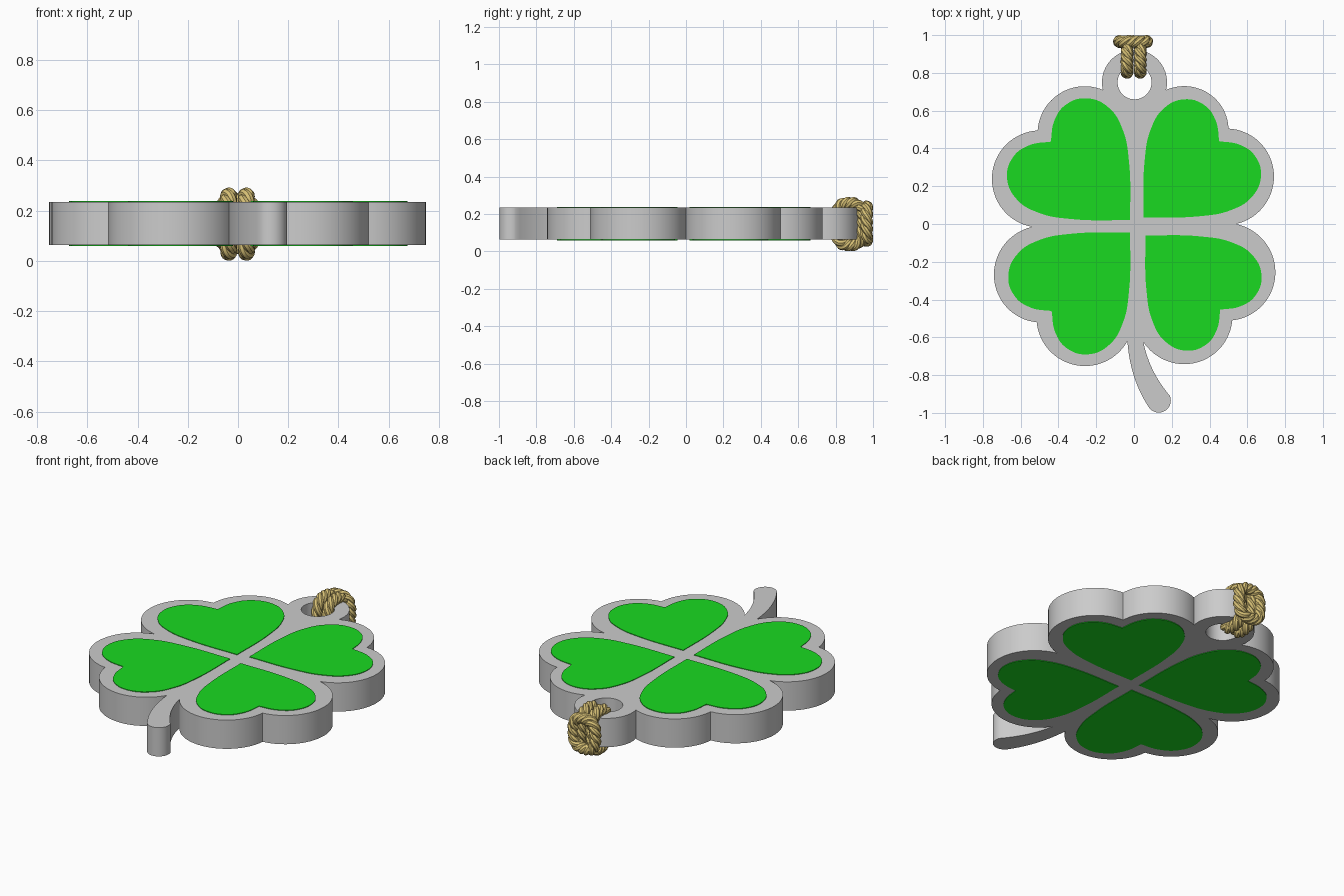
import bpy, bmesh, math
from mathutils import Vector

if "Cube" in bpy.data.objects:
    bpy.data.objects.remove(bpy.data.objects["Cube"])

MID_Z = 0.149


def material(name, rgb):
    m = bpy.data.materials.new(name)
    m.diffuse_color = (*rgb, 1)
    m.use_nodes = True
    m.node_tree.nodes["Principled BSDF"].inputs["Base Color"].default_value = m.diffuse_color
    return m


def arc(c, p, q, n=32):
    """Counter-clockwise arc about c from p to q, end point left out."""
    a0, a1 = (math.atan2(s[1] - c[1], s[0] - c[0]) for s in (p, q))
    if a1 <= a0:
        a1 += 2 * math.pi
    r0, r1 = math.dist(c, p), math.dist(c, q)
    pts = []
    for i in range(n):
        t = i / n
        a, r = a0 + (a1 - a0) * t, r0 + (r1 - r0) * t
        pts.append((c[0] + r * math.cos(a), c[1] + r * math.sin(a)))
    return pts


def bend(p, c, q, n=12):
    """Quadratic curve from p to q pulled towards c, end point left out."""
    p, c, q = Vector(p), Vector(c), Vector(q)
    return [tuple(p * (1 - t) ** 2 + c * 2 * t * (1 - t) + q * t * t)
            for t in (i / n for i in range(n))]


def finish(name, curve, mat=None):
    """Turn a curve into a clean, smooth-by-angle mesh object."""
    ob = bpy.data.objects.new(name, curve)
    bpy.context.collection.objects.link(ob)
    if mat:
        curve.materials.append(mat)
    bpy.ops.object.select_all(action='DESELECT')
    ob.select_set(True)
    bpy.context.view_layer.objects.active = ob
    bpy.ops.object.convert(target='MESH')
    ob = bpy.context.view_layer.objects.active
    bm = bmesh.new()
    bm.from_mesh(ob.data)
    bmesh.ops.remove_doubles(bm, verts=bm.verts, dist=0.0001)
    bmesh.ops.recalc_face_normals(bm, faces=bm.faces)
    bm.to_mesh(ob.data)
    bm.free()
    bpy.ops.object.shade_smooth_by_angle(angle=math.radians(30))
    return ob


def add_poly(curve, pts):
    s = curve.splines.new('POLY')
    s.points.add(len(pts) - 1)
    for sp, p in zip(s.points, pts):
        sp.co = (*p, 1) if len(p) == 3 else (*p, 0, 1)
    s.use_cyclic_u = True


def flat_curve(name, half_depth):
    c = bpy.data.curves.new(name, 'CURVE')
    c.dimensions = '2D'
    c.fill_mode = 'BOTH'
    c.extrude = half_depth
    return c


# Clover body: hanging ring, eight lobes and stem in one outline
left_lobes = [((0.003, 0.75), (0.17, 0.71)),
              ((-0.26, 0.48), (-0.165, 0.71)),
              ((-0.495, 0.24), (-0.51, 0.495)),
              ((-0.485, -0.275), (-0.54, -0.015)),
              ((-0.26, -0.495), (-0.515, -0.52)),
              (None, (-0.035, -0.62))]
right_lobes = [((0.27, -0.485), (0.05, -0.625)),
               ((0.49, -0.26), (0.52, -0.51)),
               ((0.485, 0.255), (0.54, 0.0)),
               ((0.275, 0.49), (0.50, 0.505)),
               (None, (0.17, 0.71))]


def lobes(chain):
    return [p for (c, a), (_, b) in zip(chain, chain[1:]) for p in arc(c, a, b)]


outline = lobes(left_lobes)
outline += bend((-0.035, -0.62), (-0.02, -0.82), (0.075, -0.965))
outline += arc((0.13, -0.935), (0.075, -0.965), (0.19, -0.91), 16)
outline += bend((0.19, -0.91), (0.08, -0.78), (0.05, -0.625))
outline += lobes(right_lobes)
body_curve = flat_curve("clover_body", 0.086)
add_poly(body_curve, outline)
add_poly(body_curve, [(0.003 + 0.09 * math.cos(i * math.pi / 24),
                       0.75 + 0.09 * math.sin(i * math.pi / 24)) for i in range(48)])
body = finish("clover_body", body_curve)
body.location.z = MID_Z

# Green heart inlays, showing slightly proud on both faces
green = material("leaf_green", (0.01, 0.7, 0.015))
half = [(0.48, 0.01), (0.74, 0.06), (0.92, 0.17), (1, 0.345), (0.95, 0.52), (0.82, 0.615)]
heart = [(0, 0)] + half + [(0.645, 0.645)] + [(b, a) for a, b in reversed(half)]
leaves = [("back_left", -0.02, 0.02, -0.652, 0.645),
          ("back_right", 0.05, 0.035, 0.622, 0.625),
          ("front_left", -0.02, -0.045, -0.645, -0.645),
          ("front_right", 0.06, -0.06, 0.615, -0.61)]
for side, x, y, sx, sy in leaves:
    c = flat_curve("leaf", 0.0895)
    c.resolution_u = 8
    s = c.splines.new('BEZIER')
    s.bezier_points.add(len(heart) - 1)
    for i, (bp, (a, b)) in enumerate(zip(s.bezier_points, heart)):
        bp.co = (x + a * sx, y + b * sy, 0)
        kind = 'VECTOR' if i in (0, 7) else 'AUTO'
        bp.handle_left_type = bp.handle_right_type = kind
    s.use_cyclic_u = True
    finish("leaf_inlay_" + side, c, green).location.z = MID_Z

# Twisted cord: three strands wound around a rounded closed loop
straw = material("cord_straw", (0.68, 0.53, 0.18))


def cord(name, centre, u, v, a, b, turns, n=150):
    centre, u, v = Vector(centre), Vector(u).normalized(), Vector(v)
    w = u.cross(v)

    def at(t):
        co, si = math.cos(t), math.sin(t)
        r = (abs(co) ** 3 + abs(si) ** 3) ** (-1 / 3)
        return centre + u * (a * r * co) + v * (b * r * si)

    c = bpy.data.curves.new(name, 'CURVE')
    c.dimensions = '3D'
    c.bevel_depth = 0.018
    c.bevel_resolution = 2
    for k in range(3):
        pts = []
        for i in range(n):
            t = 2 * math.pi * i / n
            tangent = (at(t + 0.01) - at(t - 0.01)).normalized()
            side = tangent.cross(w)
            ang = turns * t + k * 2 * math.pi / 3
            pts.append(tuple(at(t) + (side * math.cos(ang) + w * math.sin(ang)) * 0.016))
        add_poly(c, pts)
    finish(name, c, straw)


# Two loops through the hole, and the band holding them at the back
for side, x in (("left", -0.037), ("right", 0.033)):
    cord("cord_loop_" + side, (x, 0.873, 0.146), (0, 1, 0), (0, 0, 1), 0.07, 0.112, 5)
cord("cord_band", (-0.005, 0.966, 0.148), (1, 0, 0), (0, 0, 1), 0.072, 0.09, 5)
